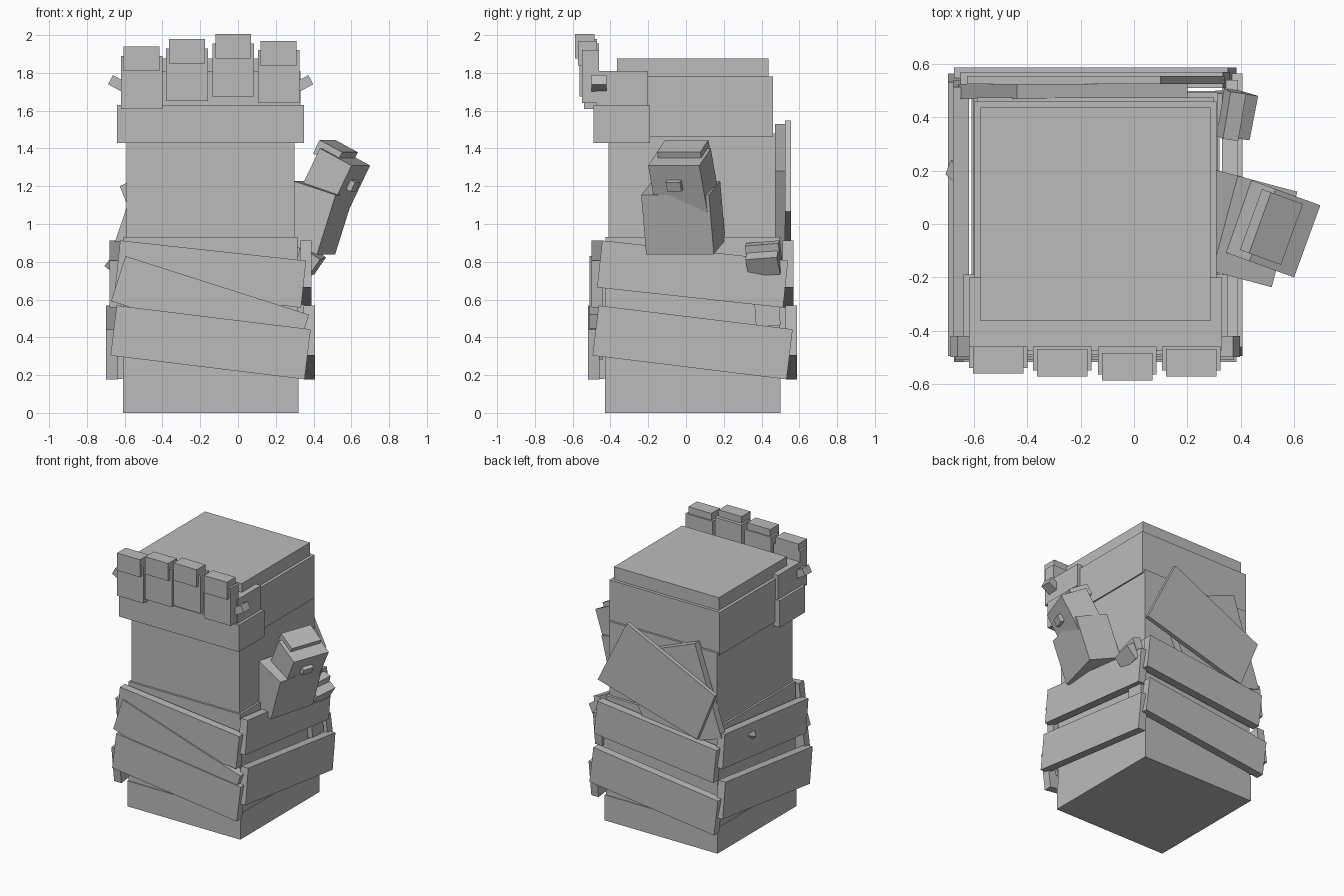
import bpy, bmesh
from math import radians, cos, sin
from mathutils import Matrix, Vector, Euler

cube = bpy.data.objects.get("Cube")
if cube:
    bpy.data.objects.remove(cube, do_unlink=True)

GREY = (0.5, 0.5, 0.5, 1)
mat = bpy.data.materials.new("plain grey")
mat.use_nodes = True
mat.diffuse_color = GREY
mat.node_tree.nodes["Principled BSDF"].inputs["Base Color"].default_value = GREY

CX, CY = -0.145, 0.035  # axis of the forearm


def finish(name, bm):
    bmesh.ops.recalc_face_normals(bm, faces=bm.faces)
    mesh = bpy.data.meshes.new(name)
    bm.to_mesh(mesh)
    bm.free()
    mesh.materials.append(mat)
    obj = bpy.data.objects.new(name, mesh)
    bpy.context.collection.objects.link(obj)
    return obj


def box(name, center, size, rot=(0, 0, 0)):
    """Box by centre, size and rotation in degrees."""
    bm = bmesh.new()
    bmesh.ops.create_cube(bm, size=1)
    turn = Euler([radians(a) for a in rot]).to_matrix().to_4x4()
    bm.transform(Matrix.Translation(center) @ turn @ Matrix.Diagonal((*size, 1)))
    return finish(name, bm)


def span(name, x, y, z):
    """Box by its limits on each axis."""
    limits = (x, y, z)
    return box(name, [(a + b) / 2 for a, b in limits], [b - a for a, b in limits])


def slab(name, outline, y0, y1):
    """Flat plate on the back from an x-z outline."""
    bm = bmesh.new()
    face = bm.faces.new([bm.verts.new((x, y0, z)) for x, z in outline])
    new = bmesh.ops.extrude_face_region(bm, geom=[face])["geom"]
    verts = [v for v in new if isinstance(v, bmesh.types.BMVert)]
    bmesh.ops.translate(bm, verts=verts, vec=(0, y1 - y0, 0))
    return finish(name, bm)


# Forearm, wrist and palm
span("cuff_base", (-0.61, 0.32), (-0.43, 0.50), (0, 0.19))
span("forearm", (-0.605, 0.315), (-0.425, 0.495), (0.18, 0.93))
span("wrist", (-0.59, 0.30), (-0.41, 0.475), (0.92, 1.48))
span("palm", (-0.60, 0.31), (-0.40, 0.46), (1.46, 1.78))
span("palm_cap", (-0.577, 0.288), (-0.365, 0.437), (1.77, 1.875))
span("finger_band", (-0.64, 0.35), (-0.49, -0.19), (1.43, 1.63))
span("finger_base", (-0.62, 0.33), (-0.475, -0.20), (1.62, 1.81))

# Four fingers with raised knuckles
for i, (x, z, y) in enumerate([(-0.51, 1.61, -0.54), (-0.27, 1.65, -0.55),
                               (-0.025, 1.675, -0.565), (0.215, 1.64, -0.55)]):
    span(f"finger_{i + 1}", (x - 0.11, x + 0.11), (y, -0.46), (z, z + 0.28))
    span(f"knuckle_{i + 1}", (x - 0.095, x + 0.095), (y - 0.022, y + 0.08), (z + 0.2, z + 0.33))

# Rivets at the sides of the hand
for side, s in (("left", 1), ("right", -1)):
    box(f"{side}_hand_stud", (CX + s * 0.495, -0.46, 1.745), (0.08, 0.08, 0.055), (0, -s * 28, 0))

# Thumb
box("thumb_base", (0.404, -0.015, 1.034), (0.243, 0.371, 0.33), (0, 18, -15))
box("thumb_tip", (0.496, -0.009, 1.208), (0.20, 0.288, 0.33), (0, 27, -20))
box("thumb_knuckle", (0.516, -0.011, 1.377), (0.143, 0.243, 0.08), (0, 27, -20))
box("thumb_stud", (0.605, -0.06, 1.205), (0.04, 0.08, 0.055), (0, 27, -20))

# Slanted wraps, one on each of the four sides
for i, side in enumerate(("front", "left", "back", "right")):
    a = radians(90 * i)
    for name, radius, z, length, height, tilt in (("upper", 0.505, 0.735, 0.99, 0.25, 6.2),
                                                  ("lower", 0.523, 0.373, 1.035, 0.267, 7)):
        pos = (CX + radius * sin(a), CY - radius * cos(a), z)
        box(f"{side}_{name}_wrap", pos, (length, 0.06, height), (0, tilt, 90 * i))
box("front_crossing_wrap", (-0.148, -0.475, 0.556), (1.02, 0.07, 0.25), (0, 17.7, 0))

# Loose strap end and stud on the wraps
box("strap_knot", (0.395, 0.41, 0.79), (0.06, 0.17, 0.11), (5, 35, -8))
box("strap_knot_top", (0.365, 0.41, 0.85), (0.06, 0.18, 0.10), (5, 15, -8))
box("strap_tail", (0.33, 0.43, 0.54), (0.05, 0.13, 0.16), (4, 0, 0))
box("wrap_stud", (-0.665, 0.2, 0.79), (0.05, 0.06, 0.05), (30, 40, 0))

# Crossed plates on the back
slab("back_outer_plate", [(0.10, 1.547), (-0.626, 1.20), (-0.478, 0.837), (0.34, 1.066)], 0.525, 0.555)
slab("back_inner_plate", [(-0.44, 1.53), (-0.66, 0.88), (-0.10, 0.69), (0.20, 1.28)], 0.47, 0.525)
